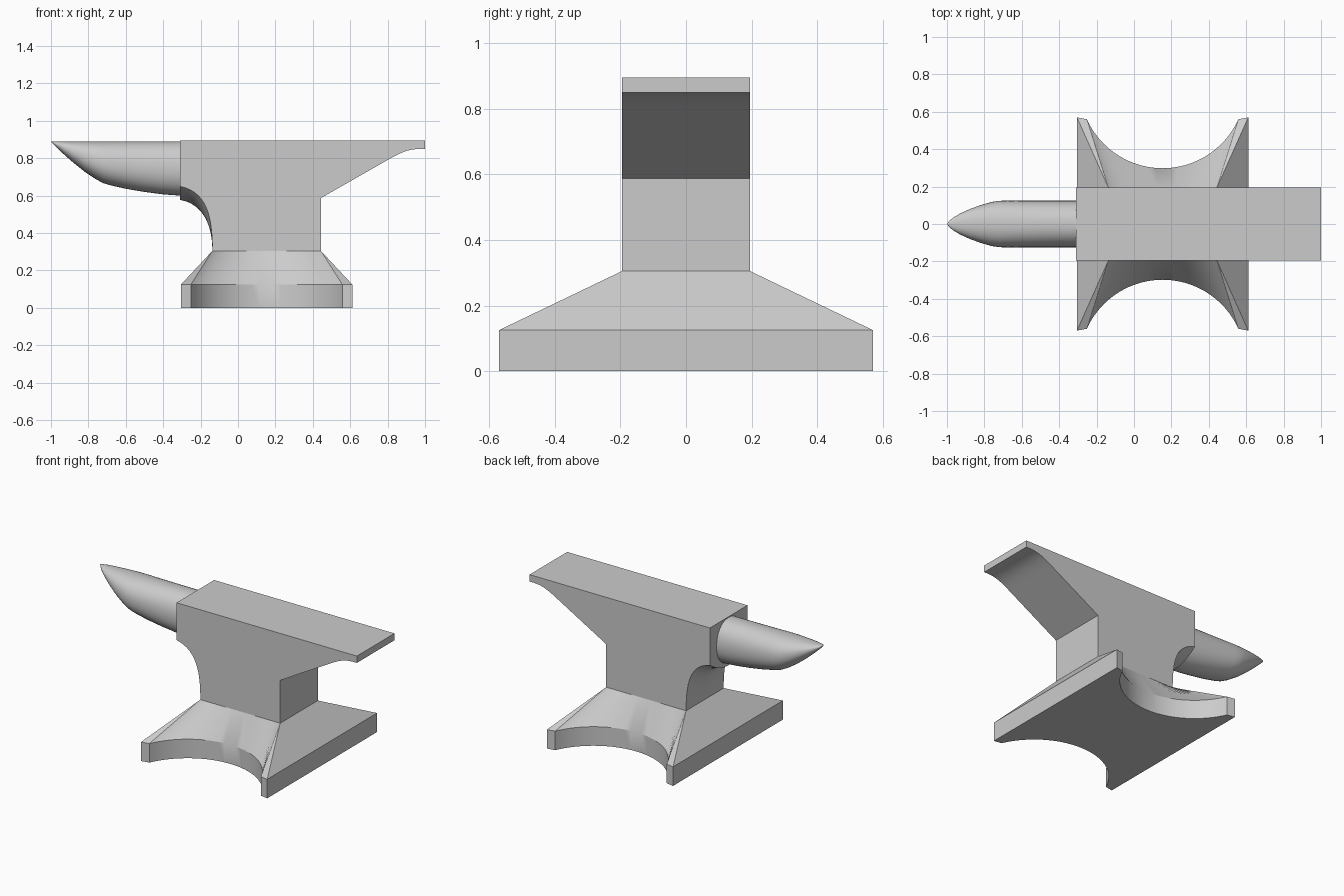
import bpy, bmesh, math

if "Cube" in bpy.data.objects:
    bpy.data.objects.remove(bpy.data.objects["Cube"])


def loft(name, rings, cap=True, angle=30):
    """Skin a list of equal-length closed rings into one solid."""
    bm = bmesh.new()
    rows = [[bm.verts.new(p) for p in ring] for ring in rings]
    n = len(rows[0])
    for a, b in zip(rows, rows[1:]):
        for i in range(n):
            j = (i + 1) % n
            bm.faces.new((a[i], a[j], b[j], b[i]))
    if cap:
        bm.faces.new(rows[0][::-1])
        bm.faces.new(rows[-1])
    bmesh.ops.remove_doubles(bm, verts=bm.verts, dist=1e-5)
    bmesh.ops.recalc_face_normals(bm, faces=bm.faces)
    mesh = bpy.data.meshes.new(name)
    bm.to_mesh(mesh)
    bm.free()
    obj = bpy.data.objects.new(name, mesh)
    bpy.context.collection.objects.link(obj)
    bpy.ops.object.select_all(action='DESELECT')
    obj.select_set(True)
    bpy.context.view_layer.objects.active = obj
    bpy.ops.object.shade_smooth_by_angle(angle=math.radians(angle))
    return obj


def bezier(p0, p1, p2, p3, n):
    pts = []
    for i in range(n + 1):
        t = i / n
        u = 1 - t
        pts.append(tuple(u**3 * a + 3 * u * u * t * b + 3 * u * t * t * c + t**3 * d
                         for a, b, c, d in zip(p0, p1, p2, p3)))
    return pts


# Base: plinth with scooped front and back, sloping up to the waist
CX, HALF_X, HALF_Y = 0.153, 0.458, 0.57
ARC, DIP, STEPS = 0.405, 0.262, 32
radius = (ARC**2 + DIP**2) / (2 * DIP)
side = [(-HALF_X, HALF_Y)]
for i in range(STEPS + 1):
    x = -ARC * math.cos(math.pi * i / STEPS)
    side.append((x, 0.298 + radius - math.sqrt(radius**2 - x * x)))
side.append((HALF_X, HALF_Y))
outline = [(CX + x, y) for x, y in side] + [(CX - x, -y) for x, y in side]
waist_side = [(max(-0.29, min(0.29, x / ARC * 0.29)), 0.195) for x, y in side]
waist = [(CX + x, y) for x, y in waist_side] + [(CX - x, -y) for x, y in waist_side]
loft("base", [[(x, y, 0.0) for x, y in outline],
              [(x, y, 0.125) for x, y in outline],
              [(x, y, 0.305) for x, y in waist]])

# Body: side profile with heel; the throat under the horn bulges in the middle
heel = [(1.0, 0.895), (1.0, 0.85)] + bezier(
    (0.97, 0.85), (0.90, 0.848), (0.86, 0.825), (0.79, 0.785), 10) + [(0.443, 0.587), (0.443, 0.305)]
throat_edge = bezier((-0.137, 0.305), (-0.137, 0.50), (-0.17, 0.62), (-0.31, 0.65), 14)
throat_mid = bezier((-0.137, 0.305), (-0.137, 0.46), (-0.20, 0.56), (-0.31, 0.577), 14)
rings = []
for k in range(17):
    s = -1 + k / 8
    w = 1 - s * s
    throat = [(a[0] + (b[0] - a[0]) * w, a[1] + (b[1] - a[1]) * w)
              for a, b in zip(throat_edge, throat_mid)]
    rings.append([(x, 0.195 * s, z) for x, z in heel + throat + [(-0.31, 0.895)]])
loft("body", rings)

# Horn: rounded sections (x, half width, bottom z) under a level top line
sections = [(-0.305, 0.125, 0.600), (-0.40, 0.125, 0.607), (-0.50, 0.125, 0.620),
            (-0.60, 0.125, 0.637), (-0.68, 0.125, 0.655), (-0.72, 0.124, 0.667),
            (-0.76, 0.118, 0.688), (-0.82, 0.101, 0.728), (-0.88, 0.079, 0.776),
            (-0.93, 0.056, 0.820), (-0.97, 0.032, 0.858), (-0.99, 0.014, 0.878),
            (-1.0, 0.001, 0.888)]
TOP, POWER = 0.89, 2 / 2.2
rings = []
for x, w, low in sections:
    mid, h = (TOP + low) / 2, (TOP - low) / 2
    ring = []
    for i in range(40):
        a = math.tau * i / 40
        c, s = math.cos(a), math.sin(a)
        ring.append((x, w * math.copysign(abs(c)**POWER, c),
                     mid + h * math.copysign(abs(s)**POWER, s)))
    rings.append(ring)
loft("horn", rings, angle=40)
